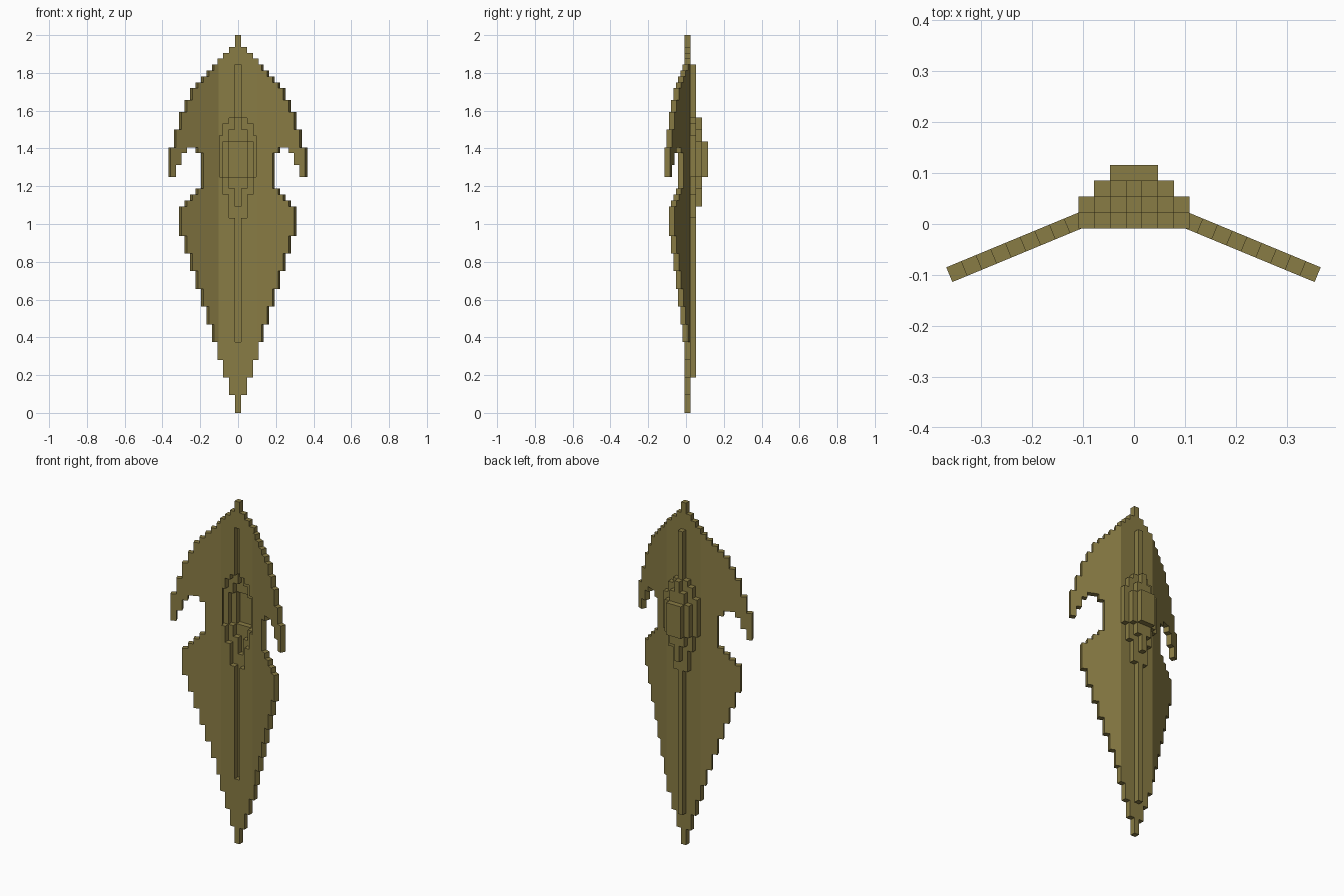
import bpy
import bmesh
import math
from mathutils import Matrix, Vector

if "Cube" in bpy.data.objects:
    bpy.data.objects.remove(bpy.data.objects["Cube"], do_unlink=True)

U = 1 / 32           # size of one block
BACK = 0.0225        # y of the back face of the main plate
BEND = math.radians(22.5)

olive = bpy.data.materials.new("olive")
olive.use_nodes = True
colour = (0.25, 0.20, 0.058, 1)
olive.diffuse_color = colour
olive.node_tree.nodes["Principled BSDF"].inputs["Base Color"].default_value = colour


def block_part(name, columns, matrix):
    """One box per vertical run; columns = {column number: [(bottom, top), ...]}.
    Local space: column i spans i..i+1 in x, y spans -1..0, all in blocks."""
    bm = bmesh.new()
    for i, runs in columns.items():
        for z0, z1 in runs:
            place = Matrix.Translation(Vector((i + 0.5, -0.5, (z0 + z1) / 2)) * U)
            size = Matrix.Diagonal((U, U, (z1 - z0) * U, 1))
            bmesh.ops.create_cube(bm, size=1, matrix=matrix @ place @ size)
    bmesh.ops.recalc_face_normals(bm, faces=bm.faces)
    mesh = bpy.data.meshes.new(name)
    bm.to_mesh(mesh)
    bm.free()
    mesh.materials.append(olive)
    obj = bpy.data.objects.new(name, mesh)
    bpy.context.collection.objects.link(obj)
    return obj


def symmetric(half):
    """Mirror a half list of column runs (centre column first)."""
    return {s * i: runs for i, runs in enumerate(half) for s in (-1, 1)}


def layer(n):
    """Matrix for the central layers, n blocks behind the main plate."""
    return Matrix.Translation((-U / 2, BACK + n * U, 0))


# Central plate, with the hollow of the boss and groove left open
block_part("center_plate", symmetric([
    [(0, 12), (59, 64)],
    [(3, 33), (50, 62)],
    [(6, 37), (49, 61)],
    [(9, 40), (47, 60)],
]), layer(0))

# Spine and first step of the boss, open where the next step sits
block_part("spine_and_boss_rim", symmetric([
    [(6, 35), (50, 59)],
    [(33, 38), (48, 50)],
    [(37, 40), (46, 49)],
    [(40, 47)],
]), layer(1))

# Second step of the boss
block_part("boss_step", symmetric([
    [(35, 40), (46, 50)],
    [(38, 40), (46, 48)],
    [(40, 46)],
]), layer(2))

# Rear cap of the boss
block_part("boss_cap", symmetric([[(40, 46)], [(40, 46)]]), layer(3))

# Swept side wings: lower lobe, notch and hooked upper blade
wing = dict(enumerate([
    [(12, 59)],
    [(15, 58)],
    [(18, 57)],
    [(21, 38), (44, 56)],
    [(24, 37), (45, 55)],
    [(27, 36), (45, 53)],
    [(30, 35), (44, 51)],
    [(42, 48)],
    [(40, 45)],
]))
for side, sx, hinge in (("left", 1, 0.107), ("right", -1, 0.109)):
    bent = (Matrix.Diagonal((sx, 1, 1, 1)) @ Matrix.Translation((hinge, BACK, 0))
            @ Matrix.Rotation(-BEND, 4, "Z"))
    block_part(side + "_wing", wing, bent)
